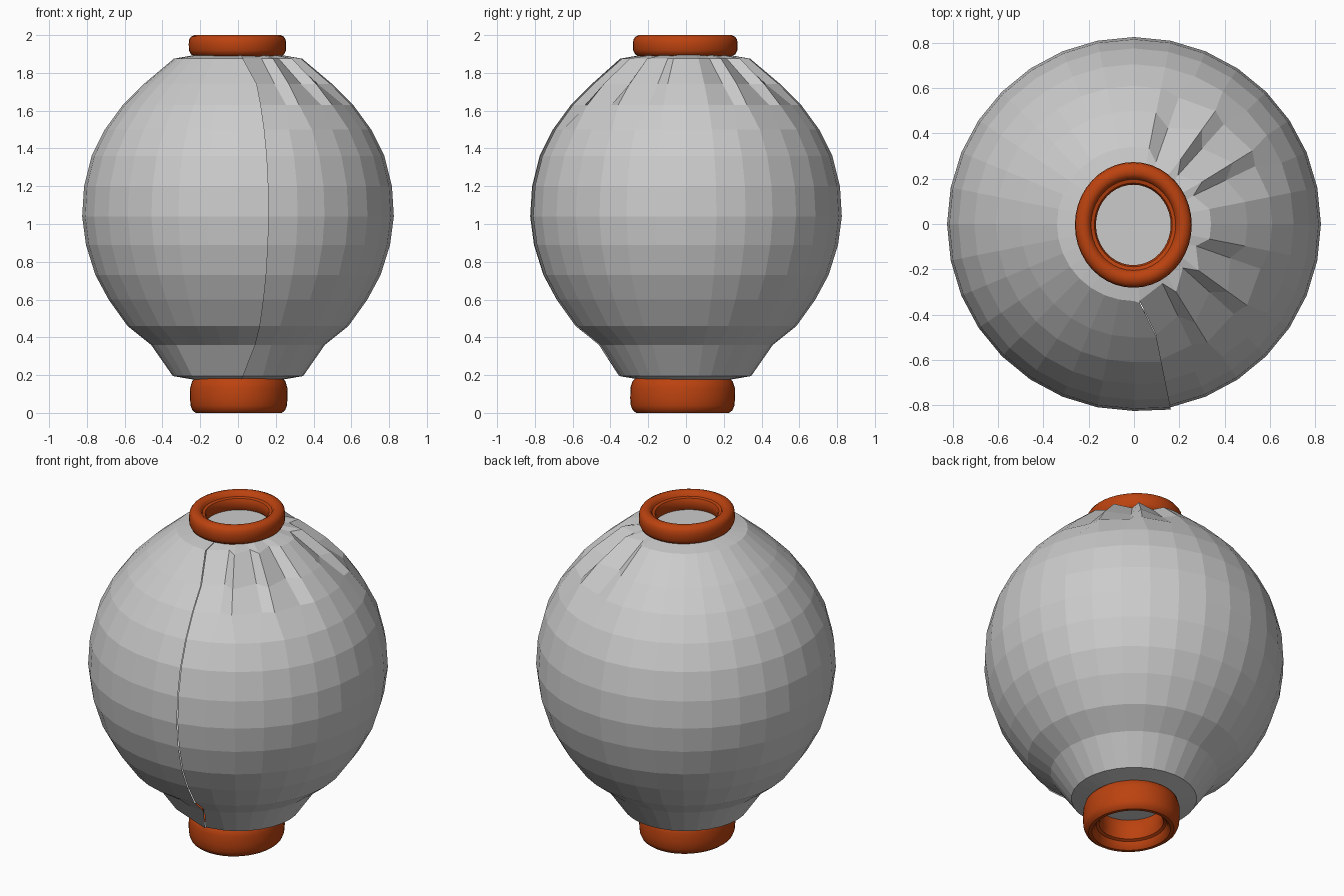
import bpy, bmesh
from math import sin, cos, radians

cube = bpy.data.objects.get("Cube")
if cube:
    bpy.data.objects.remove(cube)


def material(name, colour):
    mat = bpy.data.materials.new(name)
    mat.use_nodes = True
    mat.diffuse_color = colour
    mat.node_tree.nodes["Principled BSDF"].inputs["Base Color"].default_value = colour
    return mat


PAPER = material("grey paper", (0.6, 0.6, 0.6, 1))
ORANGE = material("burnt orange", (0.5, 0.055, 0.005, 1))


def add_object(name, bm, mat):
    bmesh.ops.recalc_face_normals(bm, faces=bm.faces)
    mesh = bpy.data.meshes.new(name)
    bm.to_mesh(mesh)
    bm.free()
    mesh.materials.append(mat)
    obj = bpy.data.objects.new(name, mesh)
    bpy.context.collection.objects.link(obj)
    return obj


def skin(bm, rows):
    for low, high in zip(rows, rows[1:]):
        for i in range(len(low) - 1):
            bm.faces.new((low[i], low[i + 1], high[i + 1], high[i]))


# Paper body: a faceted wrap of 32 panels with an overlapping seam
PROFILE = [(.2, .17), (.345, .195), (.46, .36), (.585, .46), (.685, .6), (.755, .73),
           (.805, .89), (.825, 1.04), (.815, 1.2), (.775, 1.36), (.705, 1.5),
           (.61, 1.63), (.5, 1.74), (.34, 1.875), (.2, 1.9)]
STEP = 360 / 32
PLEATS = [(-70, -20), (20, 70)]


def body_point(i, r, z):
    angle = -90 + STEP * (i + 1)
    heading = (angle + 180) % 360 - 180
    if i in (0, 32):                      # seam edges, drifting at both ends
        if z < .3 or z > 1.8:
            angle -= 7
        if i == 32:
            r += .01
    if 1.6 < z < 1.89 and any(a < heading < b for a, b in PLEATS):
        depth = .018 if z < 1.7 else .05  # crumpled pleats below the collar
        if i % 2:
            r -= depth
            angle += 3
        else:
            r += depth * .25
            angle -= 2
    x, y = r * cos(radians(angle)), r * sin(radians(angle))
    if -136 < heading < -89 and .18 < z < .4:   # flattened panel at the foot
        a, b = radians(-90), radians(-135)
        t = min(1, max(0, x / (r * cos(b))))
        y = r * (sin(a) * (1 - t) + sin(b) * t)
    return x, y, z


bm = bmesh.new()
skin(bm, [[bm.verts.new(body_point(i, r, z)) for i in range(33)] for r, z in PROFILE])
add_object("paper_body", bm, PAPER)

# Small discs closing the body inside each ring
for name, z in (("bottom_cap", .171), ("top_cap", 1.9)):
    bm = bmesh.new()
    bmesh.ops.create_circle(bm, cap_ends=True, cap_tris=True, radius=.215, segments=32)
    for v in bm.verts:
        v.co.z += z
    add_object(name, bm, PAPER)

# Rounded oval rings, from the inner wall around the rim to the outer wall
RING = [(.185, 1), (.168, .8), (.165, .4), (.172, .26), (.187, .22), (.195, .08), (.21, 0),
        (.228, 0), (.245, .07), (.255, .2), (.258, .4), (.257, .7), (.247, .88),
        (.225, 1), (.185, 1)]


def ring(name, centre, outer_z, height):
    bm = bmesh.new()
    rows = []
    for r, t in RING:
        rows.append([bm.verts.new((centre[0] + r * cos(radians(a)),
                                   centre[1] + r * 1.075 * sin(radians(a)),
                                   outer_z + t * height)) for a in range(0, 361, 9)])
    skin(bm, rows)
    bmesh.ops.remove_doubles(bm, verts=bm.verts, dist=.0005)
    obj = add_object(name, bm, ORANGE)
    bpy.ops.object.select_all(action="DESELECT")
    obj.select_set(True)
    bpy.context.view_layer.objects.active = obj
    bpy.ops.object.shade_smooth_by_angle(angle=radians(35))


ring("bottom_ring", (.004, -.018), 0, .19)
ring("top_ring", (-.003, -.004), 2, -.115)
